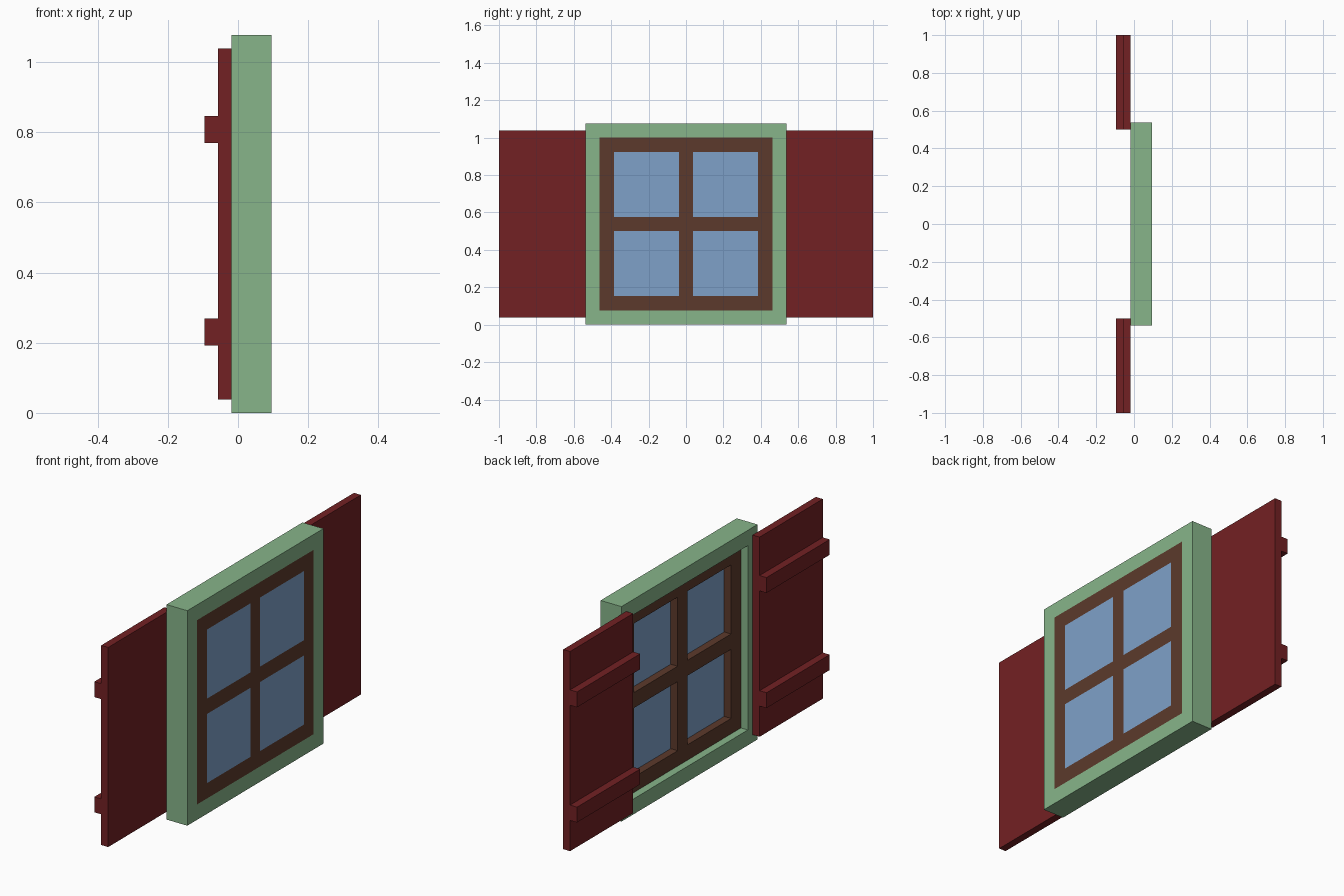
import bpy
import bmesh

if "Cube" in bpy.data.objects:
    bpy.data.objects.remove(bpy.data.objects["Cube"])

U = 1 / 26  # the whole model sits on a regular grid of this size


def material(name, rgb):
    m = bpy.data.materials.new(name)
    m.diffuse_color = (*rgb, 1)
    m.use_nodes = True
    m.node_tree.nodes["Principled BSDF"].inputs["Base Color"].default_value = m.diffuse_color
    return m


GREEN = material("sage green paint", (0.242, 0.462, 0.254))
RED = material("dark red paint", (0.171, 0.015, 0.017))
BROWN = material("brown wood", (0.107, 0.042, 0.025))
BLUE = material("blue glass", (0.212, 0.356, 0.584))


def slab(name, mat, x0, x1, ys, zs, holes=()):
    """Slab from x0 to x1, cut along ys and zs; holes lists the open (column, row) cells."""
    bm = bmesh.new()
    grid = [[bm.verts.new((x0 * U, y * U, z * U)) for z in zs] for y in ys]
    for i in range(len(ys) - 1):
        for j in range(len(zs) - 1):
            if (i, j) not in holes:
                bm.faces.new((grid[i][j], grid[i + 1][j],
                              grid[i + 1][j + 1], grid[i][j + 1]))
    ext = bmesh.ops.extrude_face_region(bm, geom=bm.faces[:], use_keep_orig=True)
    verts = [g for g in ext["geom"] if isinstance(g, bmesh.types.BMVert)]
    bmesh.ops.translate(bm, verts=verts, vec=((x1 - x0) * U, 0, 0))
    bmesh.ops.recalc_face_normals(bm, faces=bm.faces[:])
    mesh = bpy.data.meshes.new(name)
    bm.to_mesh(mesh)
    bm.free()
    mesh.materials.append(mat)
    obj = bpy.data.objects.new(name, mesh)
    bpy.context.collection.objects.link(obj)
    return obj


# Outer frame
slab("window_frame", GREEN, -0.5, 2.5, (-14, -12, 12, 14), (0, 2, 26, 28), {(1, 1)})

# Sash with crossing bars, flush with the frame on the +x side
PANE_Y = ((-10, -1), (1, 10))
PANE_Z = ((4, 13), (15, 24))
slab("window_sash", BROWN, 0.5, 2.5, (-12, -10, -1, 1, 10, 12), (2, 4, 13, 15, 24, 26),
     {(1, 1), (1, 3), (3, 1), (3, 3)})

# Four glass panes
for i, ys in enumerate(PANE_Y):
    for j, zs in enumerate(PANE_Z):
        slab(f"glass_pane_{i}_{j}", BLUE, 1.5, 2.5, ys, zs)

# Open shutters, each with two battens
for side, ys in (("left", (-26, -13)), ("right", (13, 26))):
    slab(f"shutter_{side}", RED, -1.5, -0.5, ys, (1, 27))
    for level, zs in (("lower", (5, 7)), ("upper", (20, 22))):
        slab(f"batten_{side}_{level}", RED, -2.5, -1.5, ys, zs)
